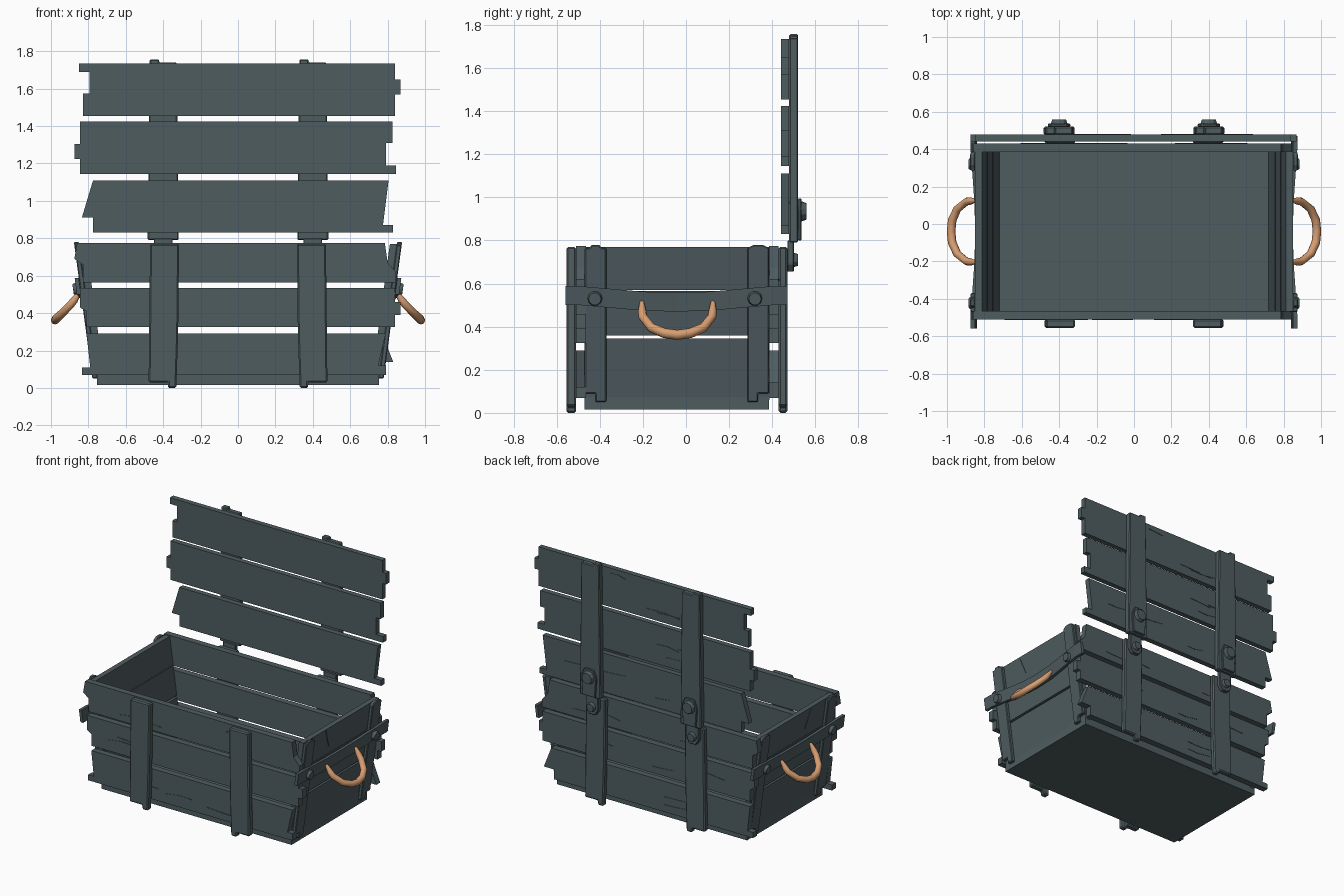
import bpy, bmesh, math, random
from mathutils import Vector, Matrix

if "Cube" in bpy.data.objects:
    bpy.data.objects.remove(bpy.data.objects["Cube"])

random.seed(4)


def material(name, rgb):
    m = bpy.data.materials.new(name)
    m.diffuse_color = (*rgb, 1)
    m.use_nodes = True
    m.node_tree.nodes["Principled BSDF"].inputs["Base Color"].default_value = m.diffuse_color
    return m


WOOD = material("slate_wood", (0.078, 0.108, 0.118))
ROPE = material("tan_rope", (0.68, 0.34, 0.165))
LEAN = 0.135  # outward lean of the end walls per unit height


def finish(name, bm, bevel=0.0):
    bmesh.ops.recalc_face_normals(bm, faces=bm.faces)
    me = bpy.data.meshes.new(name)
    bm.to_mesh(me)
    bm.free()
    me.materials.append(WOOD)
    ob = bpy.data.objects.new(name, me)
    bpy.context.collection.objects.link(ob)
    if bevel:
        mod = ob.modifiers.new("edge_wear", 'BEVEL')
        mod.width, mod.segments = bevel, 1
    return ob


def prism(pts, a, b, place):
    """Extrude a 2D outline from depth a to b; place maps (u, v, depth) to 3D."""
    bm = bmesh.new()
    lo = [bm.verts.new(place(u, v, a)) for u, v in pts]
    hi = [bm.verts.new(place(u, v, b)) for u, v in pts]
    bm.faces.new(lo)
    bm.faces.new(hi[::-1])
    n = len(pts)
    for i in range(n):
        bm.faces.new((lo[i], lo[(i + 1) % n], hi[(i + 1) % n], hi[i]))
    return bm


def board(name, pts, y0, y1, bevel=0.0):
    return finish(name, prism(pts, y0, y1, lambda u, v, d: (u, d, v)), bevel)


def end_board(name, pts, x0, x1, side, bevel=0.0):
    return finish(name, prism(pts, x0, x1, lambda u, v, d: (side * (d + LEAN * v), u, v)), bevel)


def rect(u0, u1, v0, v1):
    return [(u0, v0), (u1, v0), (u1, v1), (u0, v1)]


def disc(name, loc, r, depth, axis, sides=10):
    bm = bmesh.new()
    rot = Vector((0, 0, 1)).rotation_difference(Vector(axis)).to_matrix().to_4x4()
    bmesh.ops.create_cone(bm, cap_ends=True, segments=sides, radius1=r, radius2=r * 0.8,
                          depth=depth, matrix=Matrix.Translation(loc) @ rot)
    return finish(name, bm)


def cracks(name, z0, z1, y, out):
    # thin split marks in the grain
    for i in range(3):
        x = random.uniform(-0.7, 0.45)
        z = random.uniform(z0 + 0.04, z1 - 0.04)
        w = random.uniform(0.12, 0.28)
        s = random.choice((-1, 1)) * 0.012
        board(f"{name}_crack_{i}", [(x, z), (x + w * 0.6, z + s - 0.004),
                                    (x + w, z + s), (x + w * 0.5, z + s + 0.004)], y, y + out * 0.003)


# broken-ended wall planks (outlines in x, z)
top = [(-.86, .775), (-.875, .69), (-.83, .66), (-.83, .565), (.845, .565), (.845, .62),
       (.80, .67), (.785, .775)]
mid = [(-.845, .535), (-.845, .43), (-.81, .41), (-.81, .325), (.84, .325), (.84, .39),
       (.87, .39), (.87, .46), (.84, .46), (.84, .535)]
low = [(-.81, .29), (-.79, .11), (-.835, .11), (-.835, .07), (.79, .07), (.79, .12),
       (.75, .12), (.79, .29)]
low_back = low[:4] + [(.75, .07), (.75, .14), (.83, .14), (.77, .29)]
for nm, pts, back in (("top", top, top), ("middle", mid, mid), ("bottom", low, low_back)):
    board(f"front_plank_{nm}", pts, -.51, -.465)
    board(f"back_plank_{nm}", back, .385, .43)
    za, zb = min(p[1] for p in pts), max(p[1] for p in pts)
    cracks(f"front_{nm}", za, zb, -.51, -1)
    cracks(f"back_{nm}", za, zb, .43, 1)

# floor
board("floor_board", rect(-.755, .755, .015, .085), -.47, .385)

# lid planks
lid = [
    [(-.85, 1.735), (-.85, 1.69), (-.795, 1.69), (-.795, 1.575), (-.83, 1.575), (-.83, 1.455),
     (.84, 1.455), (.84, 1.57), (.87, 1.57), (.87, 1.65), (.84, 1.65), (.84, 1.735)],
    [(-.845, 1.425), (-.845, 1.305), (-.875, 1.305), (-.875, 1.225), (-.845, 1.225), (-.845, 1.145),
     (.845, 1.145), (.845, 1.19), (.79, 1.19), (.79, 1.31), (.825, 1.31), (.825, 1.425)],
    [(-.775, 1.11), (-.835, .91), (-.775, .91), (-.775, .83),
     (.83, .83), (.83, .87), (.775, .87), (.805, 1.11)],
]
for i, pts in enumerate(lid):
    board(f"lid_plank_{i}", pts, .44, .478)
    cracks(f"lid_{i}", pts[-1][1] - .28, pts[-1][1], .478, 1)

# upright battens on walls and lid, with hinges
batten = [(.47, .77), (.315, .77), (.32, .3), (.33, 0), (.375, 0), (.375, .03), (.478, .03), (.475, .3)]
for side, nm in ((-1, "left"), (1, "right")):
    pts = [(side * x, z) for x, z in batten]
    board(f"front_batten_{nm}", pts, -.555, -.51, .008)
    board(f"back_batten_{nm}", pts, .43, .47, .008)
    c = side * .4
    tab = c - .072
    board(f"lid_batten_{nm}", [(c - .083, .79), (c + .083, .79), (c + .072, 1.74), (tab + .05, 1.74),
                               (tab + .05, 1.757), (tab, 1.757), (tab, 1.74)], .478, .52, .006)
    board(f"hinge_lid_plate_{nm}", [(c - .05, .80), (c + .05, .80), (c + .06, .94), (c + .035, .995),
                                    (c - .035, .995), (c - .06, .94)], .52, .536, .004)
    board(f"hinge_wall_plate_{nm}", [(c - .05, .80), (c - .05, .69), (c - .025, .655), (c + .025, .655),
                                     (c + .05, .69), (c + .05, .80)], .47, .50, .004)
    disc(f"hinge_lid_bolt_{nm}", (c, .546, .935), .048, .026, (0, 1, 0))
    disc(f"hinge_wall_bolt_{nm}", (c, .509, .71), .034, .022, (0, 1, 0))

# leaning end walls
for side, nm in ((-1, "left"), (1, "right")):
    end_board(f"{nm}_end_plank_bottom", rect(-.467, .387, .06, .345), .708, .745, side)
    end_board(f"{nm}_end_plank_middle", rect(-.467, .387, .36, .565), .708, .745, side)
    end_board(f"{nm}_end_plank_top", rect(-.467, .387, .57, .77), .708, .745, side)
    end_board(f"{nm}_end_crack", [(-.215, .76), (-.205, .76), (-.16, .63)], .745, .749, side)
    for y, pn in ((-.42, "front"), (.335, "back")):
        o = -1 if y < 0 else 1
        end_board(f"{nm}_{pn}_post", [(y - .05, .09), (y - o * .05 if o > 0 else y, .09),
                                      (y, .05), (y + .05, .05), (y + .05, .765), (y + .025, .765),
                                      (y + .02, .78), (y - .02, .78), (y - .025, .765), (y - .05, .765)]
                  if o < 0 else
                  [(y - .05, .05), (y, .05), (y, .09), (y + .05, .09), (y + .05, .765), (y + .02, .78),
                   (y - .02, .78), (y - .05, .765)], .745, .772, side, .005)
        # strap bolt
        disc(f"{nm}_{pn}_strap_bolt", (side * .869, y - .003 if o < 0 else y - .015, .53),
             .036, .026, (side, 0, -.13 * side * side))
    # sagging strap, bowed in towards the middle
    bm = bmesh.new()
    rings = []
    for y in (-.56, -.49, -.36, -.2, -.045, .11, .27, .40, .47):
        t = min(1, abs(y + .045) / .4)
        sag, bow = -.03 * (1 - t * t), -.02 * (1 - t * t)
        ring = []
        for d, z in ((.772, .50), (.794, .50), (.794, .588), (.772, .588)):
            z += sag
            ring.append(bm.verts.new((side * (d + bow + LEAN * z), y, z)))
        rings.append(ring)
    bm.faces.new(rings[0])
    bm.faces.new(rings[-1])
    for p, q in zip(rings, rings[1:]):
        for i in range(4):
            bm.faces.new((p[i], p[(i + 1) % 4], q[(i + 1) % 4], q[i]))
    finish(f"{nm}_strap", bm)

    # rope handle, hanging outwards
    path = [(.845, -.165, .515, .5), (.875, -.163, .47, 1), (.895, -.16, .445, 1.05), (.945, -.12, .395, 1.1),
            (.972, -.06, .37, 1.15), (.978, 0, .362, 1.15)]
    path += [(x, -y, z, r) for x, y, z, r in path[-2::-1]]
    cu = bpy.data.curves.new(f"{nm}_rope_handle", 'CURVE')
    cu.dimensions = '3D'
    cu.bevel_depth, cu.bevel_resolution, cu.use_fill_caps = .02, 2, True
    sp = cu.splines.new('POLY')
    sp.points.add(len(path) - 1)
    for p, (x, y, z, r) in zip(sp.points, path):
        p.co, p.radius = (side * x, y - .04, z, 1), r
    cu.materials.append(ROPE)
    ob = bpy.data.objects.new(f"{nm}_rope_handle", cu)
    bpy.context.collection.objects.link(ob)
    bpy.ops.object.select_all(action='DESELECT')
    ob.select_set(True)
    bpy.context.view_layer.objects.active = ob
    bpy.ops.object.convert(target='MESH')
    bpy.ops.object.shade_smooth_by_angle(angle=math.radians(50))
